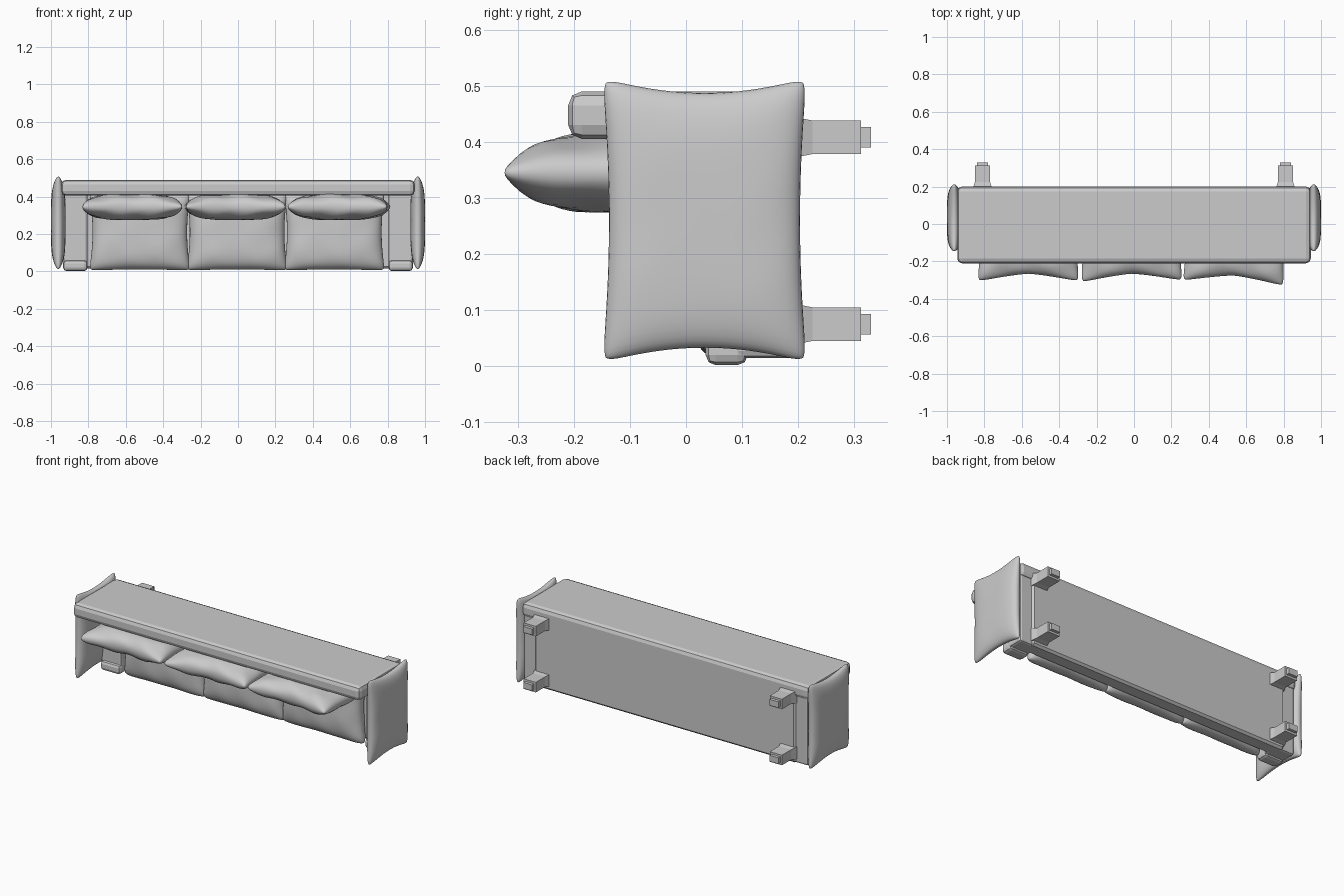
import bpy, bmesh, math
from mathutils import Vector, Matrix

if "Cube" in bpy.data.objects:
    bpy.data.objects.remove(bpy.data.objects["Cube"])


def finish(name, bm, smooth=None):
    bmesh.ops.recalc_face_normals(bm, faces=bm.faces)
    me = bpy.data.meshes.new(name)
    bm.to_mesh(me)
    bm.free()
    ob = bpy.data.objects.new(name, me)
    bpy.context.collection.objects.link(ob)
    if smooth:
        bpy.context.view_layer.objects.active = ob
        ob.select_set(True)
        bpy.ops.object.shade_smooth_by_angle(angle=math.radians(smooth))
        ob.select_set(False)
    return ob


def box(name, lo, hi, bevel=0.0, segs=2):
    lo, hi = Vector(lo), Vector(hi)
    bm = bmesh.new()
    bmesh.ops.create_cube(bm, size=1, matrix=Matrix.Translation((lo + hi) / 2)
                          @ Matrix.Diagonal((*(hi - lo), 1)))
    if bevel:
        bmesh.ops.bevel(bm, geom=bm.edges[:], offset=bevel, segments=segs,
                        affect='EDGES', profile=0.5)
    return finish(name, bm)


def pillow(name, half, pinch, matrix, wrinkle=0.0, seed=0.0, plump=4.0, dip=2.0, n=28):
    """Stuffed pillow in the local XY plane: pinched sides, full corners."""
    bm = bmesh.new()
    for side in (1, -1):
        rows = []
        for i in range(n + 1):
            u = math.sin((i / n - 0.5) * math.pi)
            row = []
            for j in range(n + 1):
                v = math.sin((j / n - 0.5) * math.pi)
                x = half[0] * u * (1 - pinch[0] * (1 - abs(v) ** dip))
                y = half[1] * v * (1 - pinch[1] * (1 - abs(u) ** dip))
                corner = 1 - 0.04 * abs(u * v) ** 12
                body = (1 - abs(u) ** plump) * (1 - abs(v) ** plump)
                fold = 1 + wrinkle * (math.sin(9 * u + 4 * v + seed) * abs(v)
                                      + 0.6 * math.sin(7 * v - 5 * u + 2 * seed) * abs(u))
                rim = max(0, (1 - u ** 8) * (1 - v ** 8)) ** 0.3
                z = side * half[2] * (0.88 * max(0, body) ** 0.5 * fold + 0.12 * rim)
                row.append(bm.verts.new(matrix @ Vector((x * corner, y * corner, z))))
            rows.append(row)
        for i in range(n):
            for j in range(n):
                bm.faces.new((rows[i][j], rows[i + 1][j], rows[i + 1][j + 1], rows[i][j + 1]))
    bmesh.ops.remove_doubles(bm, verts=bm.verts[:], dist=1e-5)
    return finish(name, bm, 60)


def place(loc, rx=0, ry=0, rz=0):
    return (Matrix.Translation(loc) @ Matrix.Rotation(math.radians(rz), 4, 'Z')
            @ Matrix.Rotation(math.radians(ry), 4, 'Y')
            @ Matrix.Rotation(math.radians(rx), 4, 'X'))


def leg(name, x, z):
    """Square leg along +y with a flared root and a small foot."""
    # y, half width in x, half width in z
    profile = ((0.19, 0.052, 0.037), (0.225, 0.04, 0.03), (0.312, 0.04, 0.03),
               (0.312, 0.029, 0.018), (0.33, 0.029, 0.018))
    bm = bmesh.new()
    rings = [[bm.verts.new((x + a * w, y, z + b * h))
              for a, b in ((-1, -1), (1, -1), (1, 1), (-1, 1))] for y, w, h in profile]
    for r, q in zip(rings, rings[1:]):
        for i in range(4):
            bm.faces.new((r[i], r[(i + 1) % 4], q[(i + 1) % 4], q[i]))
    bm.faces.new(rings[0])
    bm.faces.new(rings[-1])
    return finish(name, bm)


# The sofa lies on its backrest side: its up is -y, its rear is +z
box("backrest", (-0.945, -0.21, 0.405), (0.945, 0.20, 0.49), 0.025)
box("base", (-0.86, 0.11, 0.015), (0.86, 0.20, 0.45), 0.012, 1)

for s, side in ((-1, "left"), (1, "right")):
    # Side ledge with a padded front roll
    xs = sorted((s * 0.805, s * 0.935))
    box(side + "_ledge", (xs[0], 0.05, 0.015), (xs[1], 0.19, 0.43), 0.012)
    box(side + "_front_roll", (xs[0], 0.035, 0.002), (xs[1], 0.11, 0.06), 0.018)
    # Side pillow standing as an arm
    pillow(side + "_side_pillow", (0.255, 0.183, 0.039), (0.11, 0.07),
           place((s * 0.961, 0.033, 0.26), ry=90), 0.02, s)
    # Legs
    leg(side + "_front_leg", s * 0.81, 0.075)
    leg(side + "_back_leg", s * 0.81, 0.408)

# Seat cushions and back cushions
for k, x in enumerate((-0.525, -0.005, 0.515)):
    pillow("seat_cushion_%d" % k, (0.272, 0.207, 0.072), (0.07, 0.04),
           place((x, 0.073, 0.21), rx=90), 0.05, k * 1.7)
for k, (x, y, rz) in enumerate(((-0.565, -0.12, 0), (-0.015, -0.12, 1), (0.54, -0.13, -3))):
    pillow("back_cushion_%d" % k, (0.27, 0.187, 0.07), (0.04, 0.22),
           place((x, y, 0.345), rz=rz), 0.12, 1 + k * 2.1, plump=2.8, dip=1.3)
